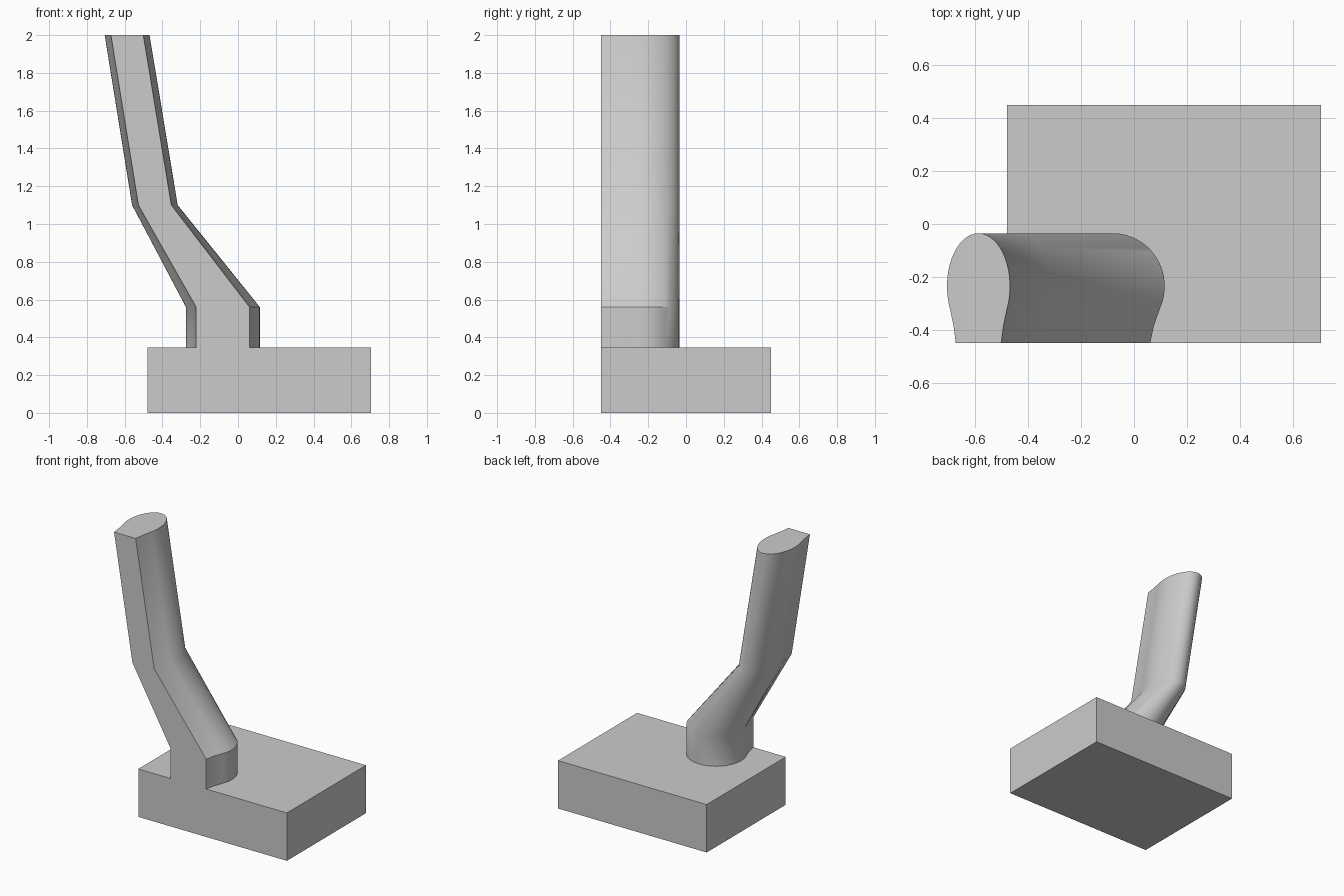
import bpy
import bmesh
import math

if "Cube" in bpy.data.objects:
    bpy.data.objects.remove(bpy.data.objects["Cube"], do_unlink=True)

grey = bpy.data.materials.new("plain_grey")
grey.use_nodes = True
colour = (0.6, 0.6, 0.6, 1)
grey.diffuse_color = colour
grey.node_tree.nodes["Principled BSDF"].inputs["Base Color"].default_value = colour


def finish(name, bm):
    bmesh.ops.recalc_face_normals(bm, faces=bm.faces)
    mesh = bpy.data.meshes.new(name)
    bm.to_mesh(mesh)
    bm.free()
    mesh.materials.append(grey)
    obj = bpy.data.objects.new(name, mesh)
    bpy.context.collection.objects.link(obj)
    return obj


# Base block
bm = bmesh.new()
bmesh.ops.create_cube(bm, size=1)
bmesh.ops.scale(bm, vec=(1.185, 0.9, 0.345), verts=bm.verts)
bmesh.ops.translate(bm, vec=(0.1125, 0, 0.1725), verts=bm.verts)
finish("base_block", bm)

# Column outline: round back, sides drawn in to a flat front (x is a share of half width)
STEPS = 32
START = math.radians(-25)
outline = [(0.72, -0.45), (0.79, -0.385)]
for i in range(STEPS + 1):
    a = START + (math.pi - 2 * START) * i / STEPS
    outline.append((math.cos(a), -0.235 + 0.2 * math.sin(a)))
outline += [(-0.79, -0.385), (-0.72, -0.45)]

# Column sections: height, centre x, half width
sections = [(0.345, -0.08, 0.196), (0.56, -0.08, 0.196),
            (1.10, -0.44, 0.121), (2.0, -0.587, 0.119)]
bm = bmesh.new()
rings = [[bm.verts.new((cx + half * x, y, z)) for x, y in outline]
         for z, cx, half in sections]
count = len(outline)
for low, high in zip(rings, rings[1:]):
    for i in range(count):
        j = (i + 1) % count
        bm.faces.new((low[i], low[j], high[j], high[i]))
bm.faces.new(rings[-1])
column = finish("bent_column", bm)

# Smooth the round sides, keep creases sharp
bpy.ops.object.select_all(action='DESELECT')
column.select_set(True)
bpy.context.view_layer.objects.active = column
bpy.ops.object.shade_smooth_by_angle(angle=math.radians(30))
